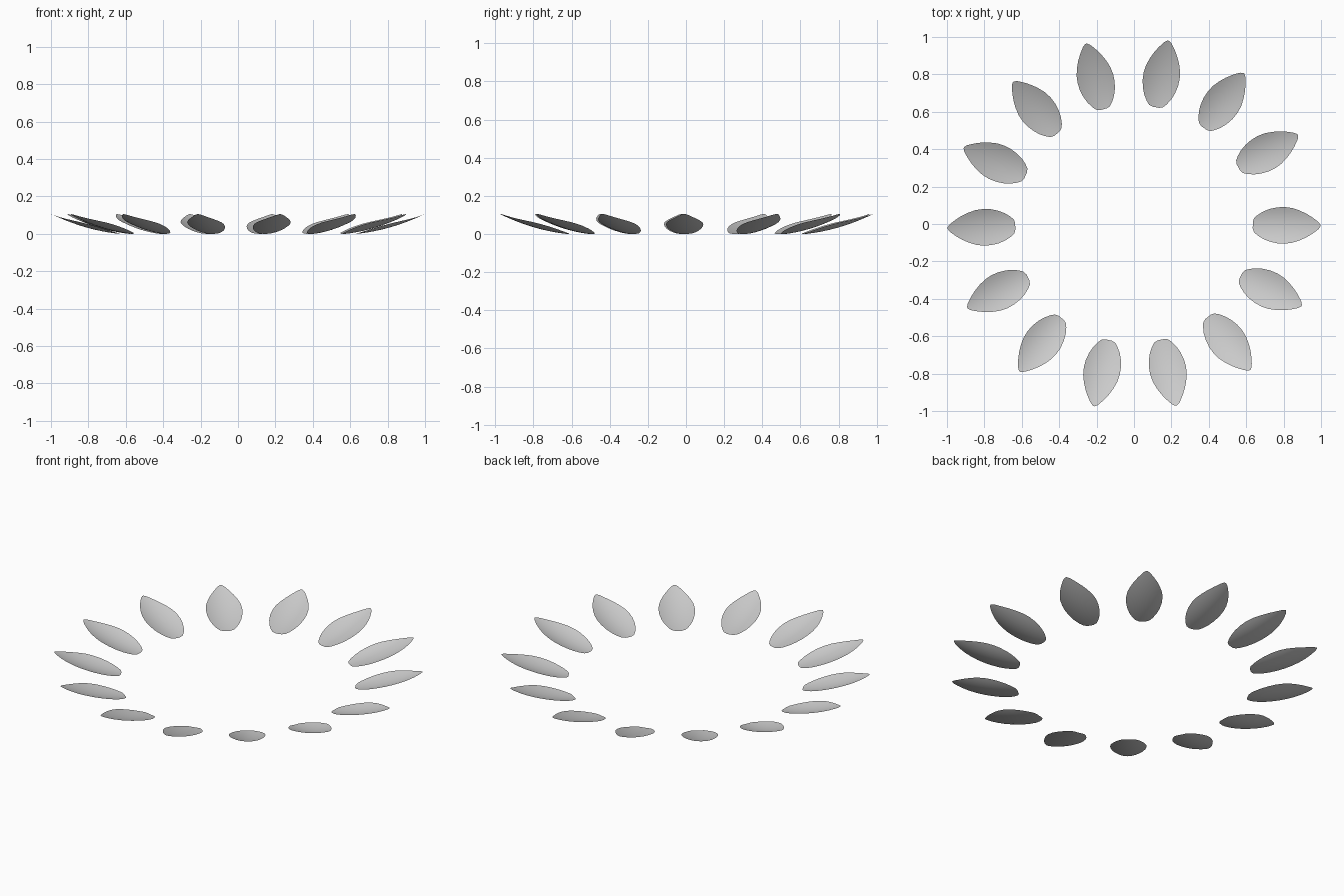
import bpy, math

if "Cube" in bpy.data.objects:
    bpy.data.objects.remove(bpy.data.objects["Cube"])

COUNT, START, STEP = 14, math.radians(28.5), math.radians(25.46)
R0, R1, TIP_Z = 0.635, 0.997, 0.105
CUP = 0.02
# petal outline: (radius, half width)
OUTLINE = [(0.635, 0.018), (0.642, 0.038), (0.66, 0.054), (0.69, 0.073),
           (0.725, 0.087), (0.765, 0.096), (0.805, 0.098), (0.845, 0.093),
           (0.885, 0.080), (0.92, 0.064), (0.95, 0.046), (0.975, 0.028),
           (0.987, 0.018), (0.997, 0.004)]
ACROSS = 12


def petal_mesh():
    """Cupped petal that curls upward toward its tip."""
    verts, faces = [], []
    n = ACROSS + 1
    for r, w in OUTLINE:
        t = (r - R0) / (R1 - R0)
        spine = TIP_Z * (0.35 * t + 0.65 * t * t)
        for j in range(n):
            y = w * (2 * j / ACROSS - 1)
            verts.append((r, y, spine + CUP * (y / 0.098) ** 2))
    for i in range(len(OUTLINE) - 1):
        for j in range(ACROSS):
            a = i * n + j
            faces.append((a, a + n, a + n + 1, a + 1))
    me = bpy.data.meshes.new("petal")
    me.from_pydata(verts, [], faces)
    me.polygons.foreach_set("use_smooth", [True] * len(faces))
    me.update()
    return me


# ring of petals
mesh = petal_mesh()
for k in range(COUNT):
    ob = bpy.data.objects.new(f"petal_{k + 1}", mesh)
    ob.rotation_euler.z = START + k * STEP
    bpy.context.collection.objects.link(ob)
